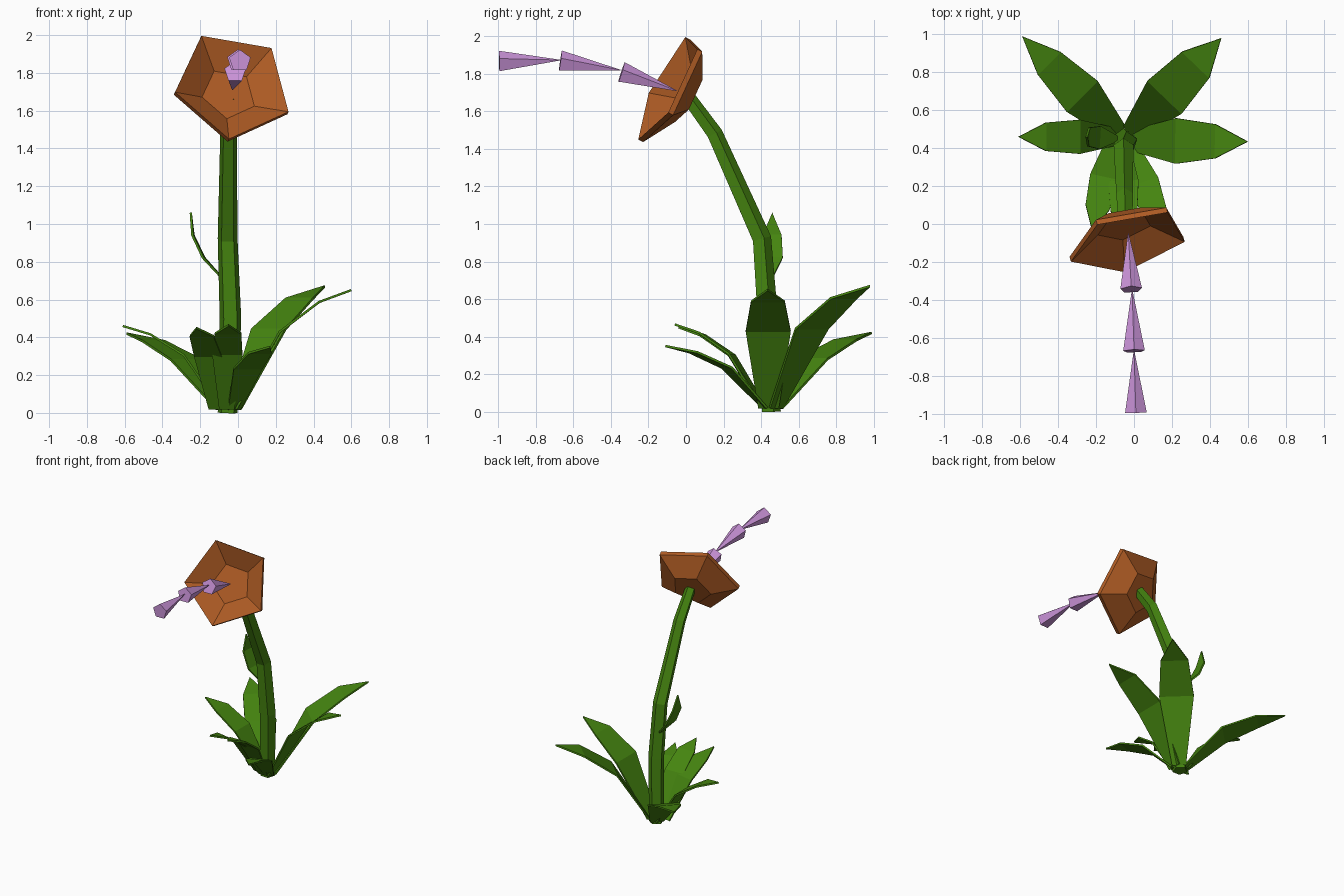
import bpy
import math
from mathutils import Vector

if "Cube" in bpy.data.objects:
    bpy.data.objects.remove(bpy.data.objects["Cube"], do_unlink=True)


def make_material(name, rgb):
    mat = bpy.data.materials.new(name)
    mat.use_nodes = True
    colour = (*rgb, 1)
    mat.diffuse_color = colour
    mat.node_tree.nodes["Principled BSDF"].inputs["Base Color"].default_value = colour
    return mat


GREEN = make_material("leaf green", (0.06, 0.235, 0.005))
ORANGE = make_material("petal orange", (0.43, 0.107, 0.018))
LILAC = make_material("lilac", (0.61, 0.30, 0.71))


def make_object(name, verts, faces, mat):
    mesh = bpy.data.meshes.new(name)
    mesh.from_pydata(verts, [], faces)
    mesh.materials.append(mat)
    obj = bpy.data.objects.new(name, mesh)
    bpy.context.collection.objects.link(obj)
    return obj


def sweep(name, rings, mat, sides=5, phase=0, axis=None):
    """Capped tube through (centre, radius) rings, square to its path or to a fixed axis."""
    centres = [Vector(c) for c, r in rings]
    last = len(rings) - 1
    verts, faces = [], []
    for i, (c, radius) in enumerate(rings):
        t = Vector(axis) if axis else centres[min(i + 1, last)] - centres[max(i - 1, 0)]
        t.normalize()
        u = Vector((1, 0, 0))
        u = (u - t * u.dot(t)).normalized()
        v = t.cross(u)
        for k in range(sides):
            a = math.radians(phase) + math.tau * k / sides
            verts.append(centres[i] + radius * (u * math.cos(a) + v * math.sin(a)))
    for i in range(last):
        for k in range(sides):
            a, b = i * sides + k, i * sides + (k + 1) % sides
            faces.append((a, b, b + sides, a + sides))
    faces.append(tuple(reversed(range(sides))))
    faces.append(tuple(range(last * sides, (last + 1) * sides)))
    return make_object(name, verts, faces, mat)


def leaf(name, root, tip, widths, out=(0.38, 0.72), up=(0.65, 0.9)):
    """Flat-sided blade: narrow root, two wide stations, pointed tip."""
    root, tip = Vector(root), Vector(tip)
    span = tip - root
    side = Vector((-span.y, span.x, 0)).normalized()
    verts = []
    for w, o, h in zip(widths, (0, *out), (0, *up)):
        mid = root + Vector((span.x * o, span.y * o, span.z * h))
        verts += [mid - side * w / 2, mid + side * w / 2]
    verts.append(tip)
    obj = make_object(name, verts, [(0, 2, 3, 1), (2, 4, 5, 3), (4, 6, 5)], GREEN)
    mod = obj.modifiers.new("thickness", "SOLIDIFY")
    mod.thickness = 0.012
    mod.offset = 0


# Bent stem
sweep("stem", [((-0.055, 0.45, 0), 0.055), ((-0.04, 0.43, 0.5), 0.06),
               ((-0.055, 0.40, 0.92), 0.055), ((-0.05, 0.15, 1.48), 0.046),
               ((-0.045, 0.005, 1.68), 0.04)], GREEN, phase=90)

# Leaves around the foot: name, root, tip, widths
leaves = [
    ("back_left_leaf", (-0.02, 0.48, 0.02), (0.46, 0.98, 0.67), (0.10, 0.25, 0.20)),
    ("back_right_leaf", (-0.08, 0.48, 0.02), (-0.59, 0.99, 0.42), (0.10, 0.23, 0.17)),
    ("right_leaf", (-0.09, 0.46, 0.02), (-0.61, 0.46, 0.46), (0.09, 0.18, 0.15)),
    ("left_leaf", (-0.01, 0.44, 0.02), (0.60, 0.435, 0.65), (0.11, 0.24, 0.18)),
    ("front_right_leaf", (-0.12, 0.42, 0.02), (-0.22, -0.04, 0.45), (0.07, 0.15, 0.13)),
    ("front_leaf", (-0.06, 0.40, 0.02), (-0.05, -0.06, 0.465), (0.08, 0.16, 0.14)),
    ("front_left_leaf", (-0.02, 0.42, 0.02), (0.17, -0.11, 0.35), (0.07, 0.16, 0.13)),
]
for name, root, tip, widths in leaves:
    leaf(name, root, tip, widths)

# Small upright leaf on the stem
leaf("stem_leaf", (-0.09, 0.45, 0.72), (-0.25, 0.46, 1.06), (0.03, 0.12, 0.10),
     out=(0.58, 0.93), up=(0.3, 0.65))

# Five-sided flower cup: back, rim, then inner wall and floor
normal = Vector((0.228, -0.86, 0.456)).normalized()
centre = Vector((-0.026, -0.098, 1.734))
profile = [(-0.13, 0.15), (-0.03, 0.325), (0, 0.325), (-0.10, 0.15)]
sweep("flower_cup", [(centre + normal * d, r) for d, r in profile],
      ORANGE, phase=50, axis=normal)

# Chain of three cones flying out of the cup
cones = [((-0.03, -0.05, 1.71), (-0.015, -0.345, 1.805)),
         ((-0.01, -0.35, 1.82), (0.0, -0.67, 1.865)),
         ((0.0, -0.67, 1.873), (0.01, -0.995, 1.863))]
for i, (tip, base) in enumerate(cones):
    sweep(f"pollen_cone_{i + 1}", [(tip, 0.002), (base, 0.06)], LILAC, phase=90)
